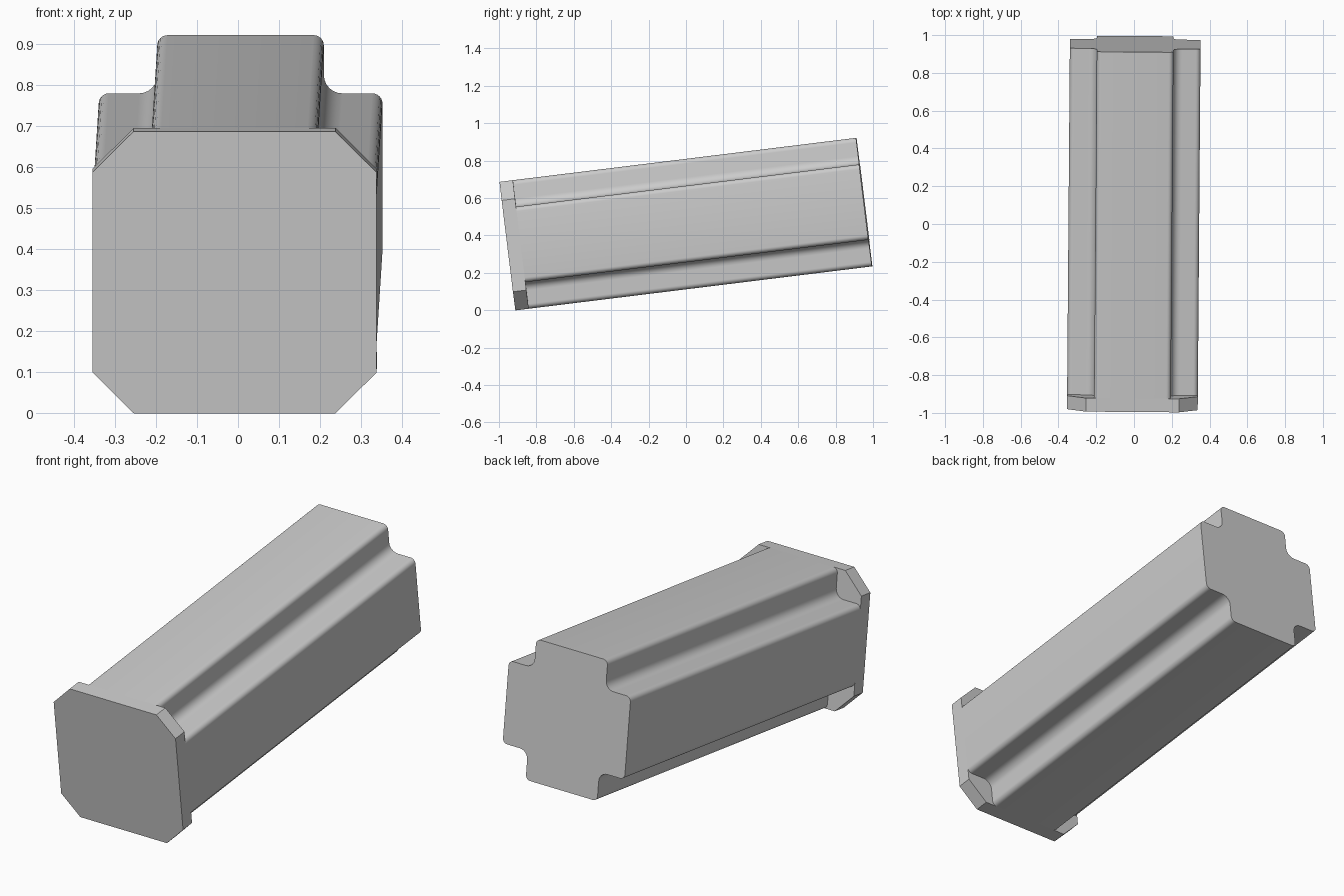
import bpy, bmesh, math
from mathutils import Matrix, Vector

cube = bpy.data.objects.get("Cube")
if cube:
    bpy.data.objects.remove(cube, do_unlink=True)

grey = bpy.data.materials.new("plain_grey")
grey.use_nodes = True
colour = (0.6, 0.6, 0.6, 1)
grey.diffuse_color = colour
grey.node_tree.nodes["Principled BSDF"].inputs["Base Color"].default_value = colour

HALF, ARM, CUT = 0.346, 0.203, 0.246   # half width, arm half width, cap chamfer start
FRONT, BACK, CAP = -0.96, 0.96, 0.072
# The beam rises towards the back and is turned very slightly
TILT = (Matrix.Translation((-0.001, 0, 0.46))
        @ Matrix.Rotation(math.radians(-0.45), 4, 'Z')
        @ Matrix.Rotation(math.radians(7.03), 4, 'X'))


def fillet(corners, steps=6):
    """Round each right-angled corner (x, z, radius) of a closed outline."""
    points = []
    for i, (x, z, r) in enumerate(corners):
        p = Vector((x, z))
        to_prev = (Vector(corners[i - 1][:2]) - p).normalized()
        to_next = (Vector(corners[(i + 1) % len(corners)][:2]) - p).normalized()
        centre = p + r * (to_prev + to_next)
        for k in range(steps + 1):
            a = math.pi / 2 * k / steps
            points.append(centre - r * (to_next * math.cos(a) + to_prev * math.sin(a)))
    return points


def loft(name, outline, stations):
    """Sweep a closed outline through stations along y and close both ends."""
    bm = bmesh.new()
    rings = [[bm.verts.new((p[0], y, p[1])) for p in outline] for y in stations]
    n = len(outline)
    for a, b in zip(rings, rings[1:]):
        for i in range(n):
            j = (i + 1) % n
            bm.faces.new((a[i], a[j], b[j], b[i]))
    bm.faces.new(rings[0])
    bm.faces.new(rings[-1][::-1])
    bmesh.ops.recalc_face_normals(bm, faces=bm.faces)
    mesh = bpy.data.meshes.new(name)
    bm.to_mesh(mesh)
    bm.free()
    mesh.materials.append(grey)
    obj = bpy.data.objects.new(name, mesh)
    obj.matrix_world = TILT
    bpy.context.collection.objects.link(obj)
    bpy.ops.object.select_all(action='DESELECT')
    obj.select_set(True)
    bpy.context.view_layer.objects.active = obj
    bpy.ops.object.shade_smooth_by_angle(angle=math.radians(40))
    return obj


# Cross-shaped beam: one quarter of corners, turned four times
quarter = [(HALF, ARM, 0.025), (ARM, ARM, 0.045), (ARM, HALF, 0.025)]
cross = []
for turn in range(4):
    spin = Matrix.Rotation(turn * math.pi / 2, 2)
    for x, z, r in quarter:
        p = spin @ Vector((x, z))
        cross.append((p.x, p.y, r))
loft("beam", fillet(cross), [FRONT + CAP, -0.08, 0.54, 0.9, BACK])

# Octagonal end plate at the front
octagon = []
for sx, sz in ((1, 1), (-1, 1), (-1, -1), (1, -1)):
    pair = [(sx * HALF, sz * CUT), (sx * CUT, sz * HALF)]
    octagon += pair if sx * sz > 0 else pair[::-1]
loft("front_plate", octagon, [FRONT, FRONT + CAP])
